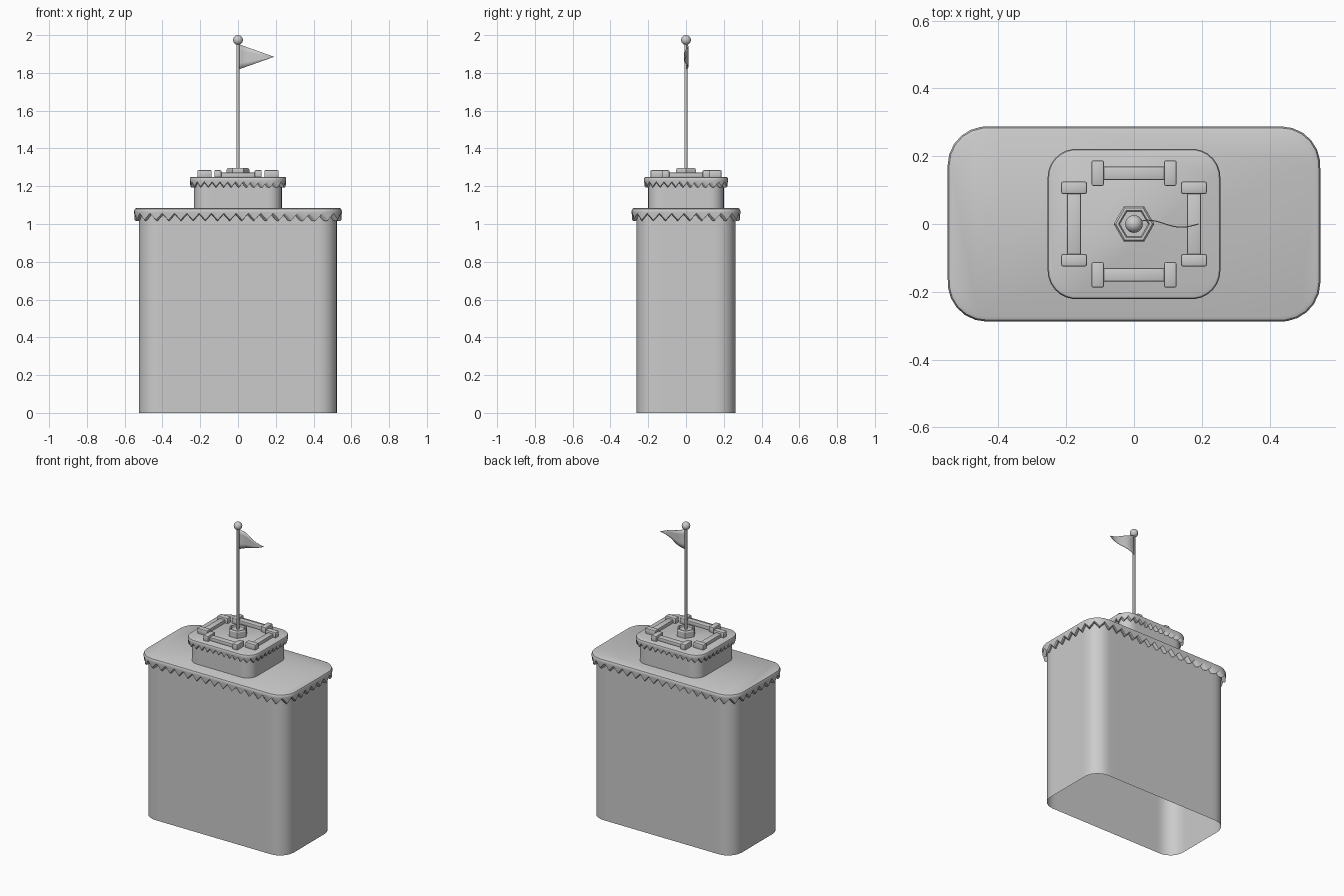
import bpy, bmesh, math
from mathutils import Vector

cube = bpy.data.objects.get("Cube")
if cube:
    bpy.data.objects.remove(cube, do_unlink=True)

grey = bpy.data.materials.new("plain_grey")
grey.use_nodes = True
GREY = (0.6, 0.6, 0.6, 1)
grey.diffuse_color = GREY
grey.node_tree.nodes["Principled BSDF"].inputs["Base Color"].default_value = GREY


def finish(name, bm, smooth=35):
    bmesh.ops.recalc_face_normals(bm, faces=bm.faces)
    mesh = bpy.data.meshes.new(name)
    bm.to_mesh(mesh)
    bm.free()
    mesh.materials.append(grey)
    obj = bpy.data.objects.new(name, mesh)
    bpy.context.collection.objects.link(obj)
    if smooth:
        bpy.ops.object.select_all(action='DESELECT')
        obj.select_set(True)
        bpy.context.view_layer.objects.active = obj
        bpy.ops.object.shade_smooth_by_angle(angle=math.radians(smooth))
    return obj


def rounded_rect(hx, hy, r, count):
    """Evenly spaced points around a rounded rectangle."""
    sx, sy, arc = 2 * (hx - r), 2 * (hy - r), math.pi * r / 2
    total = 2 * (sx + sy) + 4 * arc
    points = []
    for i in range(count):
        d = i * total / count
        centre, angle = Vector((hx - r, -hy + r)), 0.0
        for side in (sy, sx, sy, sx):
            out = Vector((math.cos(angle), math.sin(angle)))
            along = Vector((-out.y, out.x))
            if d <= side:
                points.append(centre + along * d + out * r)
                break
            d -= side
            centre = centre + along * side
            if d <= arc:
                a = angle + d / r
                points.append(centre + Vector((math.cos(a), math.sin(a))) * r)
                break
            d -= arc
            angle += math.pi / 2
    return points


def loft(name, rings, smooth=35):
    """Skin a stack of rings and close the last one."""
    bm = bmesh.new()
    loops = [[bm.verts.new(p) for p in ring] for ring in rings]
    n = len(loops[0])
    for a, b in zip(loops, loops[1:]):
        for i in range(n):
            j = (i + 1) % n
            bm.faces.new((a[i], a[j], b[j], b[i]))
    bm.faces.new(loops[-1])
    return finish(name, bm, smooth)


def walls(name, hx, hy, r, z0, z1):
    # Hollow block, open underneath
    outline = rounded_rect(hx, hy, r, 96)
    loft(name, [[(p.x, p.y, z) for p in outline] for z in (z0, z1)])


def jagged_cap(name, hx, hy, r, teeth, top, bevel, drop, depth, overhang):
    # Lid with a zigzag skirt; each step is (inset, height, zigzag amount)
    low = top - drop
    steps = [(overhang, low + 0.004, 1), (overhang * 0.45, low, 1), (0.003, low + 0.006, 1),
             (0, low + depth + 0.012, 0), (0, top - bevel, 0),
             (bevel * 0.3, top - bevel * 0.3, 0), (bevel, top, 0)]
    rings = []
    for inset, z, zig in steps:
        pts = rounded_rect(hx - inset, hy - inset, r - inset, teeth * 2)
        rings.append([(p.x, p.y, z + zig * depth * (i % 2)) for i, p in enumerate(pts)])
    loft(name, rings)


def box(name, centre, size, bevel):
    bm = bmesh.new()
    bmesh.ops.create_cube(bm, size=1)
    for v in bm.verts:
        v.co = Vector([c + k * s for c, k, s in zip(centre, v.co, size)])
    bmesh.ops.bevel(bm, geom=bm.edges[:], offset=bevel, segments=2, profile=0.5, affect='EDGES')
    finish(name, bm)


def cylinder(name, sides, r0, r1, z0, z1, smooth=35):
    bm = bmesh.new()
    bmesh.ops.create_cone(bm, cap_ends=True, segments=sides, radius1=r0, radius2=r1, depth=z1 - z0)
    bmesh.ops.translate(bm, verts=bm.verts, vec=(0, 0, (z0 + z1) / 2))
    return finish(name, bm, smooth)


# Main block and upper block with their jagged lids
walls("main_walls", 0.525, 0.262, 0.1, 0, 1.06)
jagged_cap("main_cap", 0.55, 0.288, 0.115, 48, 1.085, 0.015, 0.07, 0.036, 0.026)
walls("upper_walls", 0.232, 0.2, 0.07, 1.08, 1.235)
jagged_cap("upper_cap", 0.255, 0.222, 0.085, 42, 1.25, 0.01, 0.058, 0.026, 0.023)

# Four railings around the roof
for side, sign in (("left", 1), ("right", -1)):
    box(side + "_rail", (sign * 0.177, 0, 1.26), (0.04, 0.2, 0.024), 0.004)
    for end in (-1, 1):
        box(side + "_rail_end", (sign * 0.177, end * 0.107, 1.265), (0.076, 0.037, 0.04), 0.006)
for side, sign in (("back", 1), ("front", -1)):
    box(side + "_rail", (0, sign * 0.15, 1.26), (0.2, 0.04, 0.024), 0.004)
    for end in (-1, 1):
        box(side + "_rail_end", (end * 0.107, sign * 0.15, 1.265), (0.037, 0.076, 0.04), 0.006)

# Hexagonal pole socket
hexagon = [Vector((math.cos(math.tau * i / 6), math.sin(math.tau * i / 6))) for i in range(6)]
loft("pole_socket", [[(p.x * r, p.y * r, z) for p in hexagon]
                     for r, z in ((0.06, 1.24), (0.06, 1.288), (0.054, 1.296),
                                  (0.046, 1.296), (0.042, 1.286))], 0)

# Pole and ball
cylinder("pole", 16, 0.008, 0.008, 1.25, 1.97)
ball = bmesh.new()
bmesh.ops.create_uvsphere(ball, u_segments=24, v_segments=14, radius=0.026)
bmesh.ops.translate(ball, verts=ball.verts, vec=(0, 0, 1.974))
finish("pole_ball", ball, 60)

# Waving pennant
flag = bmesh.new()
cols, rows = 16, 4
grid = []
for i in range(cols + 1):
    t = i / cols
    half = 0.066 * (1 - t) + 0.0005
    y = 0.012 * math.sin(math.tau * t * 0.95 + 0.3) * (1 - 0.3 * t)
    grid.append([flag.verts.new((0.004 + 0.186 * t, y, 1.885 + half * (2 * j / rows - 1)))
                 for j in range(rows + 1)])
for a, b in zip(grid, grid[1:]):
    for j in range(rows):
        flag.faces.new((a[j], b[j], b[j + 1], a[j + 1]))
pennant = finish("pennant", flag, 60)
thick = pennant.modifiers.new("thickness", 'SOLIDIFY')
thick.thickness = 0.003
thick.offset = 0
